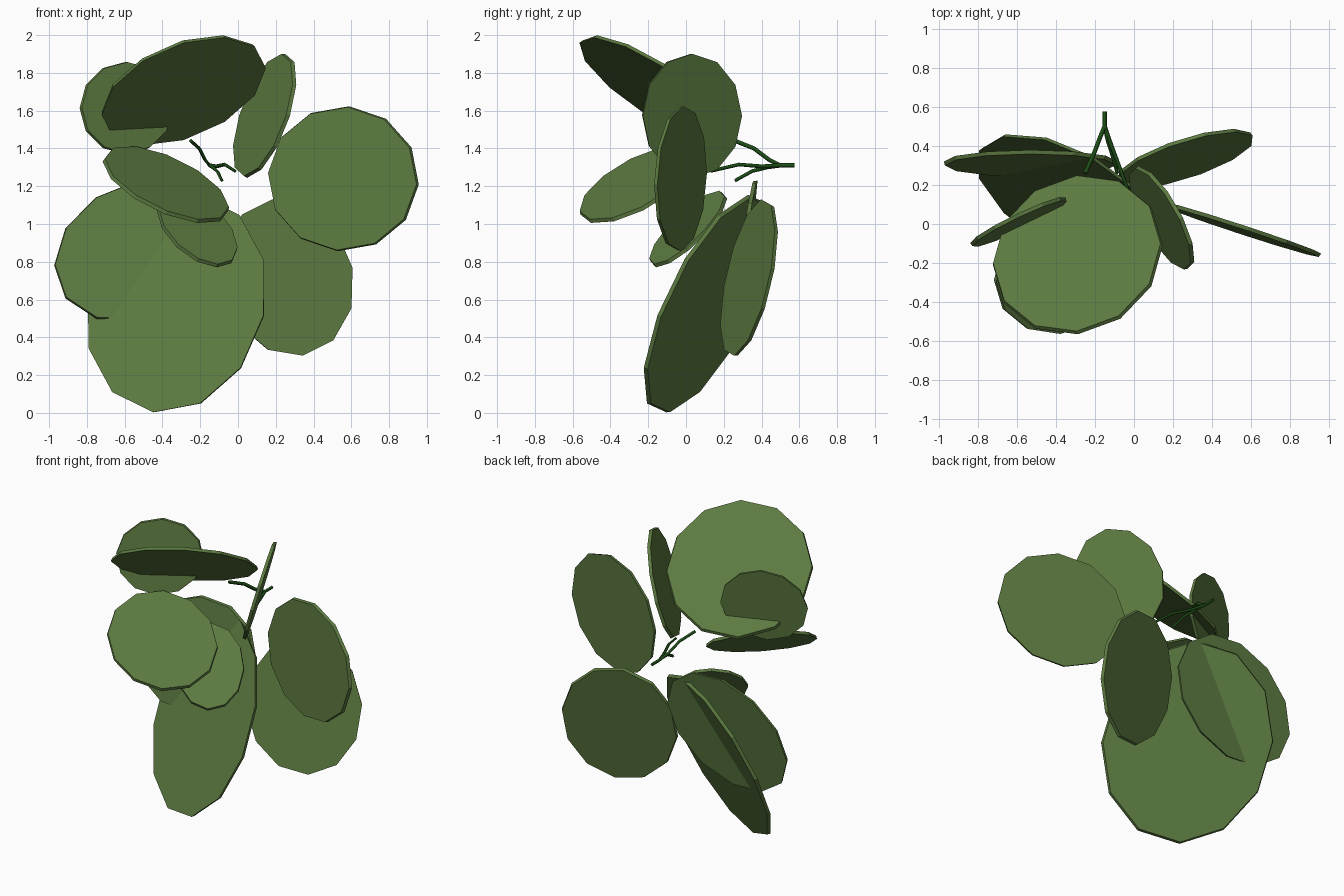
import bpy, bmesh, math
from mathutils import Vector

if "Cube" in bpy.data.objects:
    bpy.data.objects.remove(bpy.data.objects["Cube"])


def material(name, rgb):
    m = bpy.data.materials.new(name)
    m.diffuse_color = (*rgb, 1)
    m.use_nodes = True
    m.node_tree.nodes["Principled BSDF"].inputs["Base Color"].default_value = m.diffuse_color
    return m


LEAF = material("leaf_green", (0.107, 0.195, 0.052))
STEM = material("stem_dark_green", (0.012, 0.075, 0.008))


# Leaf: thin twelve-sided disc with a centre and two half-axis vectors
def leaf(name, centre, u, v, thick=0.02, sides=12):
    c, u, v = Vector(centre), Vector(u), Vector(v)
    n = u.cross(v).normalized() * thick / 2
    bm = bmesh.new()
    rings = []
    for s, size in ((1, 0.995), (-1, 1.01)):
        ring = []
        for i in range(sides):
            a = 2 * math.pi * i / sides
            ring.append(bm.verts.new(c + (u * math.cos(a) + v * math.sin(a)) * size + n * s))
        rings.append(ring)
    top, bottom = rings
    bm.faces.new(top)
    bm.faces.new(bottom[::-1])
    for i in range(sides):
        j = (i + 1) % sides
        bm.faces.new((top[i], bottom[i], bottom[j], top[j]))
    bmesh.ops.recalc_face_normals(bm, faces=bm.faces)
    mesh = bpy.data.meshes.new(name)
    bm.to_mesh(mesh)
    bm.free()
    mesh.materials.append(LEAF)
    bpy.context.collection.objects.link(bpy.data.objects.new(name, mesh))


# Stem: tapering low-sided tube along a few points
def stem(name, points, r0, r1):
    cu = bpy.data.curves.new(name, 'CURVE')
    cu.dimensions = '3D'
    cu.bevel_depth = 1.0
    cu.bevel_resolution = 0
    cu.use_fill_caps = True
    sp = cu.splines.new('POLY')
    sp.points.add(len(points) - 1)
    for i, p in enumerate(points):
        sp.points[i].co = (*p, 1)
        sp.points[i].radius = r0 + (r1 - r0) * i / (len(points) - 1)
    cu.materials.append(STEM)
    bpy.context.collection.objects.link(bpy.data.objects.new(name, cu))


# Leaves
leaf("leaf_bottom_large", (-.325, .12, .575), (.12, .214, .57), (.46, -.26, -.06))
leaf("leaf_left", (-.53, .31, .86), (.38, .03, .25), (-.22, .05, .28))
leaf("leaf_bottom_right", (.26, .335, .715), (-.08, .07, .41), (.34, .125, .05))
leaf("leaf_right", (.555, -.03, 1.24), (.395, -.13, -.03), (.03, .005, .38))
leaf("leaf_top_right", (.14, .03, 1.575), (.10, 0, .325), (-.125, .26, 0))
leaf("leaf_top_large", (-.29, -.155, 1.71), (.43, .05, .123), (0, .40, -.255))
leaf("leaf_top_left", (-.59, .01, 1.615), (.242, .115, 0), (0, .035, .242))
leaf("leaf_middle", (-.38, -.26, 1.21), (.33, .03, -.128), (0, .30, .15))
leaf("leaf_small", (-.215, .01, .975), (.21, 0, -.105), (0, .20, .165))

# Stems
fork = (-.15, .50, 1.31)
stem("main_stem", [(-.15, .575, 1.31), fork], .012, .012)
stem("upper_branch", [fork, (-.175, .44, 1.34), (-.205, .36, 1.40), (-.25, .26, 1.44)], .011, .011)
stem("middle_branch", [fork, (-.115, .40, 1.305), (-.07, .28, 1.315), (-.015, .13, 1.28)], .011, .009)
stem("lower_branch", [fork, (-.135, .43, 1.30), (-.11, .35, 1.28), (-.085, .26, 1.23)], .011, .009)
